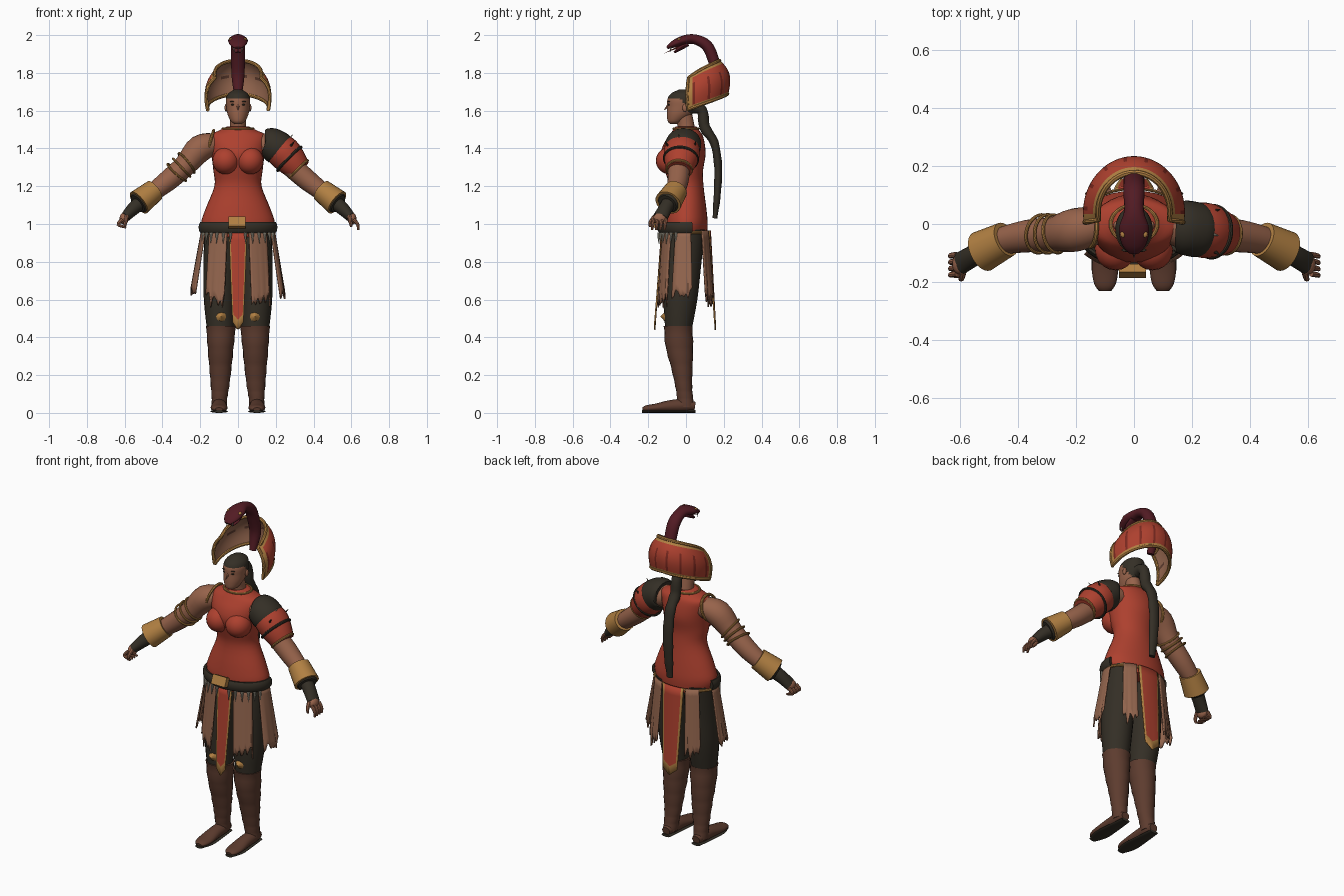
import bpy, bmesh, math, random
from mathutils import Vector

random.seed(4)
if "Cube" in bpy.data.objects:
    bpy.data.objects.remove(bpy.data.objects["Cube"])
X, Y, Z = Vector((1, 0, 0)), Vector((0, 1, 0)), Vector((0, 0, 1))
parts = []


def material(name, rgb):
    m = bpy.data.materials.new(name)
    m.use_nodes = True
    m.diffuse_color = (*rgb, 1)
    m.node_tree.nodes["Principled BSDF"].inputs["Base Color"].default_value = (*rgb, 1)
    return m


RED = material("red cloth", (.42, .052, .028))
WINE = material("dark red stripe", (.2, .022, .014))
SKIN = material("brown skin", (.31, .125, .07))
TAN = material("tan hide", (.29, .13, .075))
BOOT = material("boot leather", (.11, .045, .028))
DARK = material("dark cloth and hair", (.034, .028, .019))
GOLD = material("gold", (.44, .215, .055))
SNAKE = material("maroon scales", (.085, .011, .017))
BONE = material("bone", (.45, .42, .33))


def finish(name, bm, mats, rule=None):
    """Turn a bmesh into an object; rule(center) picks each face's material."""
    bmesh.ops.recalc_face_normals(bm, faces=bm.faces)
    if rule:
        for f in bm.faces:
            f.material_index = rule(f.calc_center_median())
    me = bpy.data.meshes.new(name)
    bm.to_mesh(me)
    bm.free()
    for m in mats:
        me.materials.append(m)
    ob = bpy.data.objects.new(name, me)
    bpy.context.collection.objects.link(ob)
    parts.append(ob)
    return ob


def loft(name, stations, mat, ref=None, segs=20, steps=4, rule=None, ripple=0):
    """Skin ellipses (x, y, z, a, b) along a smooth path; ref None keeps rings level."""
    s = [Vector(p) for p in stations]
    path = []
    for i in range(len(s) - 1):
        p0, p1, p2, p3 = s[max(i - 1, 0)], s[i], s[i + 1], s[min(i + 2, len(s) - 1)]
        for k in range(steps):
            t = k / steps
            path.append(p1 + .5 * t * ((p2 - p0) + t * ((2 * p0 - 5 * p1 + 4 * p2 - p3)
                        + t * (3 * p1 - p0 - 3 * p2 + p3))))
    path.append(s[-1])
    bm, rings = bmesh.new(), []
    for i, p in enumerate(path):
        u, v = X, Y
        if ref:
            tan = (path[min(i + 1, len(path) - 1)] - path[max(i - 1, 0)]).to_3d()
            u = tan.cross(ref).normalized()
            v = u.cross(tan).normalized()
        g = 1 + ripple * (i % 3 == 0)
        rings.append([bm.verts.new(p.to_3d() + u * p[3] * g * math.cos(q) + v * p[4] * g * math.sin(q))
                      for q in (2 * math.pi * j / segs for j in range(segs))])
    for r0, r1 in zip(rings, rings[1:]):
        for j in range(segs):
            bm.faces.new((r0[j], r0[(j + 1) % segs], r1[(j + 1) % segs], r1[j]))
    bm.faces.new(rings[0])
    bm.faces.new(rings[-1])
    return finish(name, bm, mat if isinstance(mat, list) else [mat], rule)


def ball(name, loc, size, mat):
    bm = bmesh.new()
    bmesh.ops.create_uvsphere(bm, u_segments=20, v_segments=12, radius=1)
    ob = finish(name, bm, [mat])
    ob.location, ob.scale = loc, size
    return ob


def spike(name, base, tip, r, mat):
    b, t = Vector(base), Vector(tip)
    return loft(name, [(*b, r, r), (*t, r * .05, r * .05)], mat, Y if abs((t - b).normalized().y) < .8 else X, 8, 1)


def ring(name, loc, axis, radius, thick, mat, squash=1):
    bpy.ops.mesh.primitive_torus_add(major_segments=32, minor_segments=8, major_radius=radius,
                                     minor_radius=thick, location=loc)
    ob = bpy.context.object
    ob.name = name
    ob.rotation_euler = Vector(axis).to_track_quat('Z', 'Y').to_euler()
    ob.scale.y = squash
    ob.data.materials.append(mat)
    parts.append(ob)


def sheet(name, point, cols, rows, mats, rule):
    """Grid surface from point(u, v); rule(col, row) picks the material."""
    bm = bmesh.new()
    g = [[bm.verts.new(point(c / cols, r / rows)) for c in range(cols + 1)] for r in range(rows + 1)]
    for r in range(rows):
        for c in range(cols):
            f = bm.faces.new((g[r][c], g[r][c + 1], g[r + 1][c + 1], g[r + 1][c]))
            f.material_index = rule(c, r)
    return finish(name, bm, mats)


def thicken(ob, t):
    mod = ob.modifiers.new("thickness", 'SOLIDIFY')
    mod.thickness, mod.offset = t, 0


# Torso, chest and neck
loft("tunic", [(0, 0, .93, .17, .11), (0, 0, 1, .195, .115), (0, 0, 1.08, .172, .108), (0, 0, 1.2, .125, .093),
               (0, -.01, 1.28, .13, .1), (0, -.015, 1.36, .14, .118), (0, -.01, 1.42, .15, .11),
               (0, 0, 1.47, .15, .088), (0, 0, 1.495, .1, .07), (0, 0, 1.515, .06, .055)], RED, segs=32)
for s in (-1, 1):
    ball("chest", (s * .064, -.085, 1.335), (.072, .075, .072), RED)
loft("neck", [(0, .005, 1.47, .05, .05), (0, 0, 1.52, .043, .045), (0, -.015, 1.58, .043, .048)], SKIN)
ring("collar_trim", (0, 0, 1.505), Z, .08, .007, GOLD, .82)
ring("armhole_trim", (-.15, -.008, 1.425), (-1, 0, .3), .07, .008, GOLD, 1.05)

# Head with hair painted over crown and back
loft("head", [(0, -.065, 1.53, .02, .02), (0, -.055, 1.545, .038, .042), (0, -.035, 1.58, .055, .066),
              (0, -.022, 1.62, .062, .078), (0, -.018, 1.66, .064, .08), (0, -.012, 1.69, .052, .068),
              (0, -.008, 1.712, .02, .028)], [SKIN, DARK], segs=32, steps=6,
     rule=lambda c: int(c.z > 1.665 - 1.5 * max(0, c.y + .03)))
spike("nose", (0, -.085, 1.635), (0, -.117, 1.602), .012, SKIN)
ball("mouth", (0, -.09, 1.572), (.018, .008, .006), BOOT)
for s in (-1, 1):
    ball("eye", (s * .026, -.09, 1.632), (.011, .006, .005), DARK)
    ball("brow", (s * .027, -.09, 1.648), (.016, .006, .003), DARK)
    ball("ear", (s * .063, -.005, 1.615), (.008, .014, .021), SKIN)
loft("ponytail", [(0, .04, 1.62, .035, .035), (0, .085, 1.6, .028, .03), (0, .1, 1.51, .028, .03),
                  (0, .15, 1.43, .022, .03), (0, .17, 1.3, .02, .03), (0, .165, 1.15, .018, .027),
                  (0, .153, 1.03, .012, .018)], DARK, X, ripple=.08)

# Floating crested headdress: outer shell, hide lining and gold rim
SPAN = 1.75


def crown(scale):
    def point(u, v):
        q = (2 * u - 1) * SPAN
        k = abs(2 * u - 1)
        low, high = 1.69 - .085 * k ** 1.5, 1.865 - .09 * k ** 2
        f = scale * (.97 + .2 * v - .43 * v ** 3)
        return (.172 * f * math.sin(q), .04 + .19 * f * math.cos(q), low + (high - low) * v)
    return point


shell = crown(1)
sheet("headdress", shell, 48, 12, [RED, WINE, GOLD],
      lambda c, r: 2 if c in (0, 1, 46, 47) or r in (0, 11) else int(c % 6 == 3 and r < 9))
sheet("headdress_lining", crown(.95), 48, 12, [TAN, BOOT], lambda c, r: int(r == 6 and c % 8 < 4))
N = 24
rim = ([(i / N, 0) for i in range(N)] + [(1, i / 6) for i in range(6)]
       + [(1 - i / N, 1) for i in range(N)] + [(0, 1 - i / 6) for i in range(7)])
edge = crown(.975)
loft("headdress_rim", [(*edge(u, v), .01, .01) for u, v in rim], GOLD, Vector((.13, .21, 1)), 8, 1)

# Serpent crest
loft("serpent", [(0, .14, 1.68, .018, .02), (0, .165, 1.78, .028, .034), (0, .145, 1.87, .03, .036),
                 (0, .11, 1.945, .03, .037), (0, .045, 1.978, .026, .034), (0, -.015, 1.972, .025, .052),
                 (0, -.07, 1.95, .018, .042), (0, -.1, 1.932, .007, .018)], SNAKE, X)
loft("serpent_jaw", [(0, .01, 1.955, .014, .03), (0, -.035, 1.928, .011, .032), (0, -.062, 1.908, .005, .014)], SNAKE, X)
spike("serpent_tongue", (0, -.02, 1.945), (0, -.118, 1.903), .006, WINE)
for s in (-1, 1):
    ball("serpent_eye", (s * .038, -.035, 1.978), (.009, .012, .008), GOLD)
    spike("serpent_fang", (s * .022, -.08, 1.938), (s * .02, -.082, 1.905), .005, BONE)

for s in (-1, 1):
    # Arms, bracers, gloves
    loft("arm", [(s * .11, 0, 1.425, .055, .06), (s * .2, -.02, 1.4, .072, .075), (s * .28, -.035, 1.31, .059, .06),
                 (s * .37, -.042, 1.23, .055, .056), (s * .46, -.06, 1.16, .046, .046),
                 (s * .52, -.09, 1.11, .036, .036)], SKIN, Y)
    loft("bracer", [(s * .442, -.053, 1.178, .06, .062), (s * .525, -.095, 1.113, .07, .072)], GOLD, Y, 24, 1)
    loft("bracer_lining", [(s * .524, -.095, 1.113, .06, .06), (s * .532, -.1, 1.107, .052, .052)], DARK, Y, 24, 1)
    loft("glove", [(s * .5, -.08, 1.128, .04, .04), (s * .555, -.11, 1.08, .035, .037),
                   (s * .598, -.135, 1.035, .026, .04)], DARK, Y)
    ball("palm", (s * .603, -.138, 1.028), (.024, .036, .032), SKIN)
    curl = .045 if s < 0 else 0
    for i in range(4):
        y = -.172 + .022 * i
        loft("finger", [(s * .612, y, 1.025, .01, .01), (s * .634, y - .004, .997, .009, .009),
                        (s * (.637 - curl), y - .008, .968 + curl * .3, .006, .006)], SKIN, Y, 8)
    loft("thumb", [(s * .59, -.165, 1.04, .012, .012), (s * .595, -.188, 1.01, .01, .01),
                   (s * .6, -.19, .985, .006, .006)], SKIN, X, 8)

    # Legs, boots, feet
    loft("trouser_leg", [(s * .092, 0, .97, .088, .1), (s * .094, -.02, .78, .088, .1), (s * .098, -.03, .6, .083, .09),
                         (s * .092, -.04, .44, .072, .07)], DARK)
    loft("boot", [(s * .09, -.042, .46, .078, .074), (s * .092, -.035, .35, .068, .072), (s * .093, -.022, .24, .058, .056),
                  (s * .095, -.012, .14, .048, .044), (s * .098, -.005, .08, .041, .042),
                  (s * .1, 0, .03, .04, .045)], BOOT, ripple=.035)
    loft("foot", [(s * .1, .048, .035, .022, .025), (s * .1, 0, .04, .034, .038), (s * .1, -.08, .036, .032, .04),
                  (s * .1, -.16, .027, .022, .045), (s * .1, -.21, .023, .017, .036),
                  (s * .1, -.23, .02, .008, .02)], BOOT, X)
    loft("sole", [(s * .1, .05, .008, .008, .028), (s * .1, -.06, .008, .008, .04), (s * .1, -.16, .008, .008, .046),
                  (s * .1, -.232, .008, .008, .022)], DARK, X)
    spike("knee_disc", (s * .09, -.11, .51), (s * .09, -.135, .51), .028, GOLD)

# Arm rings on the bare arm
for i in range(3):
    ring("arm_ring", (-.272 - .026 * i, -.034, 1.323 - .025 * i), (-1, .2 * (i - 1), -.8 - .15 * i), .066, .006, GOLD)

# Shoulder guard on the other arm
loft("shoulder_band", [(.15, -.008, 1.435, .06, .075), (.165, -.01, 1.432, .082, .092), (.215, -.02, 1.4, .09, .095),
                       (.225, -.02, 1.39, .08, .085)], DARK, Y, 24)
loft("shoulder_guard", [(.2, -.02, 1.415, .082, .088), (.245, -.022, 1.375, .09, .096), (.29, -.03, 1.325, .08, .084),
                        (.325, -.036, 1.285, .064, .066)], RED, Y, 24)
ring("guard_band", (.272, -.027, 1.345), (1, -.1, -1), .088, .008, DARK)
ring("guard_trim", (.322, -.036, 1.29), (1, -.1, -1), .066, .007, GOLD)
spike("guard_spike", (.25, -.03, 1.43), (.292, -.04, 1.475), .012, BONE)
for y in (-.085, .04):
    spike("guard_thorn", (.265, y, 1.395), (.3, y * 1.3, 1.44), .011, DARK)


# Belt, buckle and hanging teeth
def hip(q, rx, ry):
    return rx * math.sin(q), -ry * math.cos(q)


loft("belt", [(*hip(i * .18, .195, .138), .982, .014, .03) for i in range(-10, 11)], DARK, Z, 10, 2)
ring("waist_trim", (0, 0, .955), Z, .192, .008, GOLD, .64)
bm = bmesh.new()
bmesh.ops.create_cube(bm, size=1)
buckle = finish("buckle", bm, [GOLD])
buckle.location, buckle.scale, buckle.rotation_euler = (-.005, -.162, 1.008), (.092, .03, .055), (-.4, 0, 0)
for i in range(-6, 7):
    if i:
        x, y = hip(i * .2, .197, .145)
        spike("belt_tooth", (x, y, .955), (x * 1.03, y * 1.04, .895), .009, BONE)


# Skirt panels flaring from the hips
def panel(name, angle, half, bottom, taper, flare, mats, torn=0):
    cols = 10
    rag = [random.uniform(0, torn) for _ in range(cols + 1)]

    def point(u, v):
        q = angle + (2 * u - 1) * half * (1 - taper * v)
        x, y = hip(q, .192, .128)
        out = flare * v
        drop = bottom - .965 + (rag[round(u * cols)] if torn else .04 * abs(2 * u - 1))
        return (x + out * math.sin(q), y - out * math.cos(q), .965 + v * drop)
    trim = len(mats) > 1
    thicken(sheet(name, point, cols, 10, mats, lambda c, r: int(trim and (c in (0, cols - 1) or r == 9))), .008)


panel("front_loincloth", 0, .25, .44, .5, .038, [RED, GOLD])
panel("back_loincloth", math.pi, .36, .44, .4, .028, [RED, GOLD])
for s in (-1, 1):
    panel("front_hide", s * .6, .3, .55, .1, .03, [TAN], .1)
    panel("side_hide", s * 1.45, .32, .6, .05, .055, [TAN], .07)
    panel("back_hide", s * 2.5, .22, .56, 0, .03, [TAN], .08)

# Smooth shading with sharp edges kept
bpy.ops.object.select_all(action='DESELECT')
for ob in parts:
    ob.select_set(True)
bpy.context.view_layer.objects.active = parts[0]
bpy.ops.object.shade_smooth_by_angle(angle=math.radians(40))
